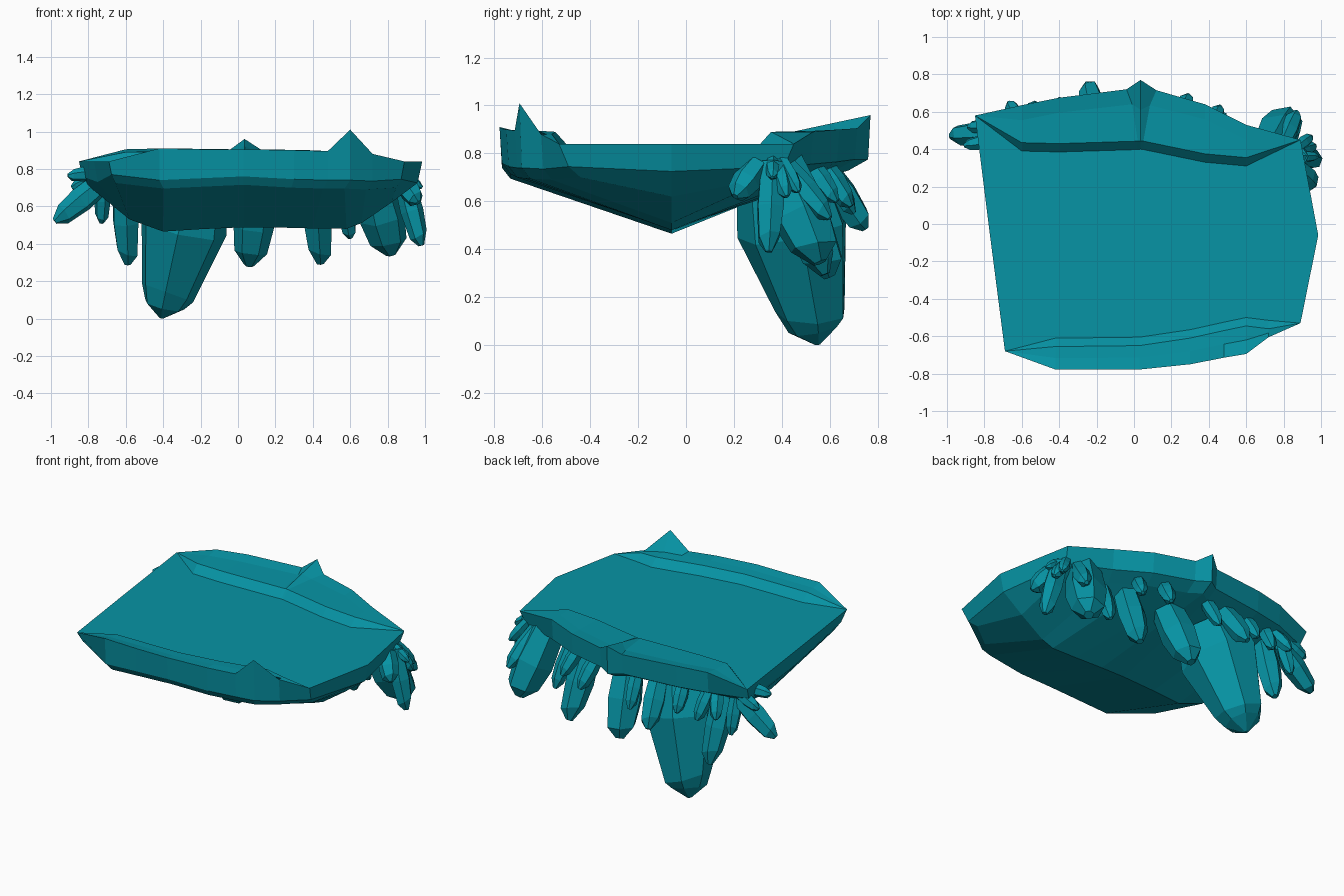
import bpy, bmesh, math
from mathutils import Vector

mat = bpy.data.materials.new("teal_stone")
mat.diffuse_color = (0.002, 0.295, 0.375, 1)


def finish(name, bm):
    bmesh.ops.remove_doubles(bm, verts=bm.verts, dist=0.0005)
    bmesh.ops.recalc_face_normals(bm, faces=bm.faces)
    me = bpy.data.meshes.new(name)
    bm.to_mesh(me)
    bm.free()
    me.materials.append(mat)
    ob = bpy.data.objects.new(name, me)
    bpy.context.collection.objects.link(ob)


# Platform stations, left to right: x, outer y, top z, inner rim y, wall bottom z
TOP = 0.84
front = [(-0.69, -0.68, 0.84, -0.68, 0.77), (-0.42, -0.778, 0.91, -0.61, 0.74),
         (-0.2, -0.778, 0.905, -0.608, 0.75), (0.03, -0.778, 0.905, -0.605, 0.76),
         (0.3, -0.75, 0.90, -0.565, 0.745), (0.48, -0.715, 0.895, -0.525, 0.74),
         (0.6, -0.695, 1.01, -0.5, 0.74), (0.72, -0.605, 0.88, -0.515, 0.735),
         (0.89, -0.53, 0.84, -0.53, 0.745)]
back = [(-0.85, 0.58, 0.84, 0.58, 0.76), (-0.6, 0.635, 0.905, 0.39, 0.77),
        (-0.4, 0.675, 0.91, 0.385, 0.77), (-0.04, 0.72, 0.905, 0.398, 0.775),
        (0.035, 0.77, 0.96, 0.40, 0.775), (0.12, 0.715, 0.905, 0.398, 0.775),
        (0.38, 0.64, 0.90, 0.33, 0.765), (0.6, 0.53, 0.89, 0.31, 0.755),
        (0.89, 0.45, 0.84, 0.45, 0.745)]
keel = [(-0.58, 0.53), (-0.4, 0.465), (-0.2, 0.478), (0.03, 0.488), (0.2, 0.487),
        (0.4, 0.482), (0.58, 0.48), (0.66, 0.51), (0.82, 0.62)]


def side(row, s, end, xi):
    x, y, z, yi, zl = row
    step = 0 if end else 0.045
    lip = 0 if end else min(0.08, (abs(y - yi) - step) * 0.5)
    zi = min(z, 0.89)
    low = (x * 0.98, y - s * 0.04, zl) if end else (x, y - s * 0.01, zl)
    under = (x * 0.95, y - s * (0.09 if end or s > 0 else 0.045), zl - 0.045)
    return [(xi, yi, TOP), (xi, yi + s * step, zi),
            ((x + xi) / 2, y - s * lip, min(z, 0.895)), (x, y, z), low, under]


bm = bmesh.new()
rings = []
for i, (f, b, k) in enumerate(zip(front, back, keel)):
    end = i in (0, 8)
    F = side(f, -1, end, f[0])
    B = side(b, 1, end, {3: 0.02, 5: 0.05}.get(i, b[0]))
    if i == 4:                            # back spike is a straight ridge
        B[2] = (b[0], 0.61, 0.926)
    mx = {0: -0.77, 8: 0.985}.get(i, (f[0] + b[0]) / 2)
    pts = [(mx, -0.06, TOP)] + F + [(k[0], -0.06, k[1])] + B[::-1]
    rings.append([bm.verts.new(p) for p in pts])
n = len(rings[0])
for a, b in zip(rings, rings[1:]):
    for j in range(n):
        bm.faces.new((a[j], a[(j + 1) % n], b[(j + 1) % n], b[j]))
for r, e in ((rings[0], (-0.75, -0.06, 0.73)), (rings[-1], (0.96, -0.06, 0.725))):
    ev = bm.verts.new(e)
    for q in ((r[0], r[4], r[5], ev), (ev, r[5], r[6], r[7]),
              (ev, r[7], r[8], r[9]), (r[0], ev, r[9], r[10])):
        bm.faces.new(q)
finish("rock_platform", bm)


# Tapered crystal from base to tip with a bevelled, slightly skewed point
def crystal(name, base, tip, r, sides=6, prof=((0, .85), (.5, 1), (.84, .8), (1, .25))):
    base, tip = Vector(base), Vector(tip)
    rot = (tip - base).to_track_quat('Z', 'Y')
    L = (tip - base).length
    bm = bmesh.new()
    rs = []
    for i, (t, k) in enumerate(prof):
        ring = []
        for j in range(sides):
            a = 2 * math.pi * (j + 0.3) / sides
            skew = 0.05 * L * math.cos(a + r * 40) if i == 2 else 0
            p = Vector((r * k * math.cos(a), r * k * math.sin(a), L * t + skew))
            ring.append(bm.verts.new(base + rot @ p))
        rs.append(ring)
    for a, b in zip(rs, rs[1:]):
        for j in range(sides):
            bm.faces.new((a[j], a[(j + 1) % sides], b[(j + 1) % sides], b[j]))
    bm.faces.new(rs[0])
    bm.faces.new(rs[-1])
    finish(name, bm)


# Main hanging crystal
crystal("main_crystal", (-0.25, 0.41, 0.68), (-0.41, 0.55, 0.003), 0.24, 7,
        ((0, .85), (.28, 1), (.80, .62), (.9, .46), (1, .05)))

# Large crystals along the back
hanging = [
    ((-0.61, 0.46, 0.74), (-0.59, 0.60, 0.29), 0.075),
    ((0.11, 0.42, 0.72), (0.06, 0.60, 0.285), 0.11),
    ((0.41, 0.40, 0.74), (0.44, 0.58, 0.295), 0.085),
    ((0.56, 0.38, 0.70), (0.60, 0.50, 0.43), 0.05),
    ((0.72, 0.39, 0.75), (0.82, 0.56, 0.345), 0.125),
    ((-0.20, 0.55, 0.77), (-0.25, 0.75, 0.485), 0.07),
]
for i, (b, t, r) in enumerate(hanging):
    crystal(f"hanging_crystal_{i + 1}", b, t, r)

# Small crystals clustered at the back corners and edge
clusters = [
    ((-0.70, 0.49, 0.75), (-0.98, 0.47, 0.52), 0.07),
    ((-0.74, 0.45, 0.78), (-0.91, 0.42, 0.765), 0.04),
    ((-0.72, 0.50, 0.76), (-0.73, 0.58, 0.51), 0.045),
    ((-0.74, 0.52, 0.77), (-0.89, 0.52, 0.70), 0.04),
    ((-0.60, 0.53, 0.78), (-0.67, 0.65, 0.62), 0.045),
    ((-0.56, 0.53, 0.78), (-0.53, 0.65, 0.58), 0.045),
    ((-0.38, 0.55, 0.78), (-0.40, 0.67, 0.60), 0.045),
    ((-0.06, 0.57, 0.78), (-0.08, 0.70, 0.55), 0.045),
    ((0.24, 0.55, 0.78), (0.29, 0.69, 0.58), 0.05),
    ((0.40, 0.50, 0.78), (0.46, 0.63, 0.60), 0.045),
    ((0.78, 0.40, 0.76), (0.87, 0.60, 0.53), 0.055),
    ((0.88, 0.36, 0.76), (0.98, 0.345, 0.39), 0.062),
    ((0.87, 0.30, 0.75), (0.965, 0.205, 0.62), 0.062),
    ((0.86, 0.38, 0.76), (0.97, 0.42, 0.62), 0.04),
    ((0.86, 0.36, 0.78), (0.985, 0.36, 0.70), 0.03),
    ((0.86, 0.40, 0.77), (0.95, 0.47, 0.64), 0.035),
]
for i, (b, t, r) in enumerate(clusters):
    crystal(f"cluster_crystal_{i + 1}", b, t, r)
